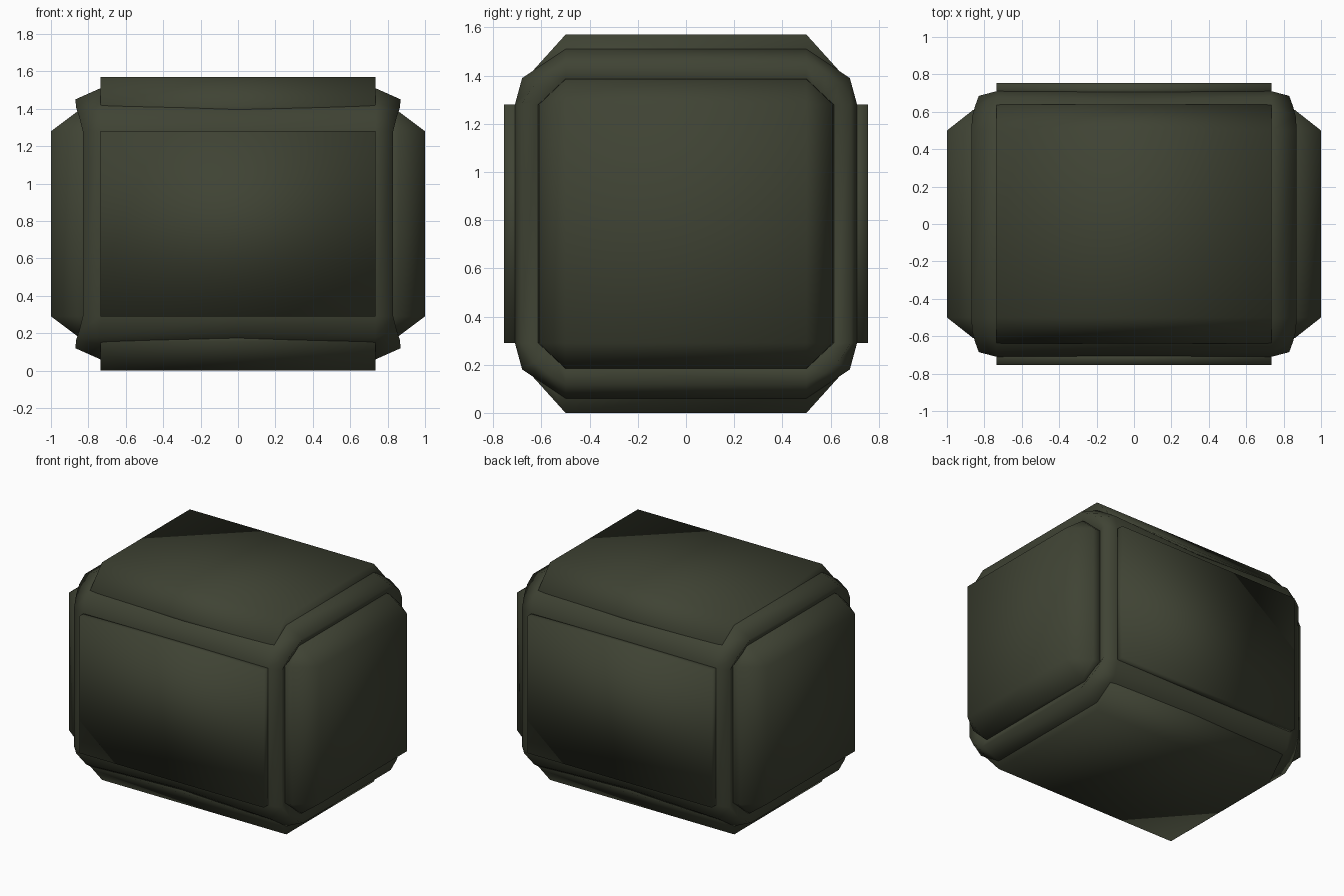
import bpy, bmesh

if "Cube" in bpy.data.objects:
    bpy.data.objects.remove(bpy.data.objects["Cube"])

ZC = 0.785  # mid height of the crate

olive = bpy.data.materials.new("dark olive")
olive.diffuse_color = (0.05, 0.056, 0.034, 1)
olive.use_nodes = True
olive.node_tree.nodes["Principled BSDF"].inputs["Base Color"].default_value = olive.diffuse_color


def loft(name, loops):
    """Skin matching vertex loops, cap both ends, smooth everything."""
    bm = bmesh.new()
    rings = [[bm.verts.new((x, y, z + ZC)) for x, y, z in lp] for lp in loops]
    n = len(rings[0])
    for a, b in zip(rings, rings[1:]):
        for i in range(n):
            j = (i + 1) % n
            bm.faces.new((a[i], a[j], b[j], b[i]))
    bm.faces.new(rings[0])
    bm.faces.new(rings[-1])
    bmesh.ops.remove_doubles(bm, verts=bm.verts, dist=0.0005)
    bmesh.ops.recalc_face_normals(bm, faces=bm.faces)
    for f in bm.faces:
        f.smooth = True
    me = bpy.data.meshes.new(name)
    bm.to_mesh(me)
    bm.free()
    me.materials.append(olive)
    ob = bpy.data.objects.new(name, me)
    bpy.context.collection.objects.link(ob)
    return ob


def four(quarter, sx=1):
    """Mirror a quarter outline of (x, y, z), ordered top to side, all round."""
    q = [(sx * x, y, z) for x, y, z in quarter]
    r = q[::-1]
    return (q + [(x, y, -z) for x, y, z in r]
            + [(x, -y, -z) for x, y, z in q] + [(x, -y, z) for x, y, z in r])


# Core body: rounded edge ridges along x, raised hoop at each end
edge = [(.5, .725), (.62, .645), (.68, .605), (.71, .495)]
mid = [(.5, .72), (.61, .63), (.665, .585), (.705, .495)]
hoop = [(.87, .5, .665), (.865, .575, .62), (.85, .63, .575), (.83, .685, .495)]
lip = [(.835, .5, .6), (.83, .54, .565), (.82, .58, .53), (.805, .615, .495)]
half = [[(.735, y, z) for y, z in edge], hoop, lip]
loops = [four(q, -1) for q in half[::-1]]
loops.append(four([(0, y, z) for y, z in mid]))
loops += [four(q) for q in half]
loft("core_frame", loops)

# Front and back flat plates
for name, s in (("front_plate", -1), ("back_plate", 1)):
    loft(name, [[(x, s * y, z) for x, z in
                 ((-.735, -.495), (.735, -.495), (.735, .495), (-.735, .495))]
                for y in (.68, .755)])

# Top and bottom plates with sloped long edges
prof = [(.5, .785), (.64, .63), (.62, .57), (-.62, .57), (-.64, .63), (-.5, .785)]
for name, s in (("top_plate", 1), ("bottom_plate", -1)):
    loft(name, [[(x, y, s * z) for y, z in prof] for x in (-.735, .735)])

# Side plates: octagon base tapering to a rectangle
for name, s in (("right_plate", 1), ("left_plate", -1)):
    loft(name, [four([(.78, .5, .605), (.78, .615, .495)], s),
                four([(.86, .5, .6), (.86, .61, .495)], s),
                four([(1, .5, .495), (1, .5, .495)], s)])
